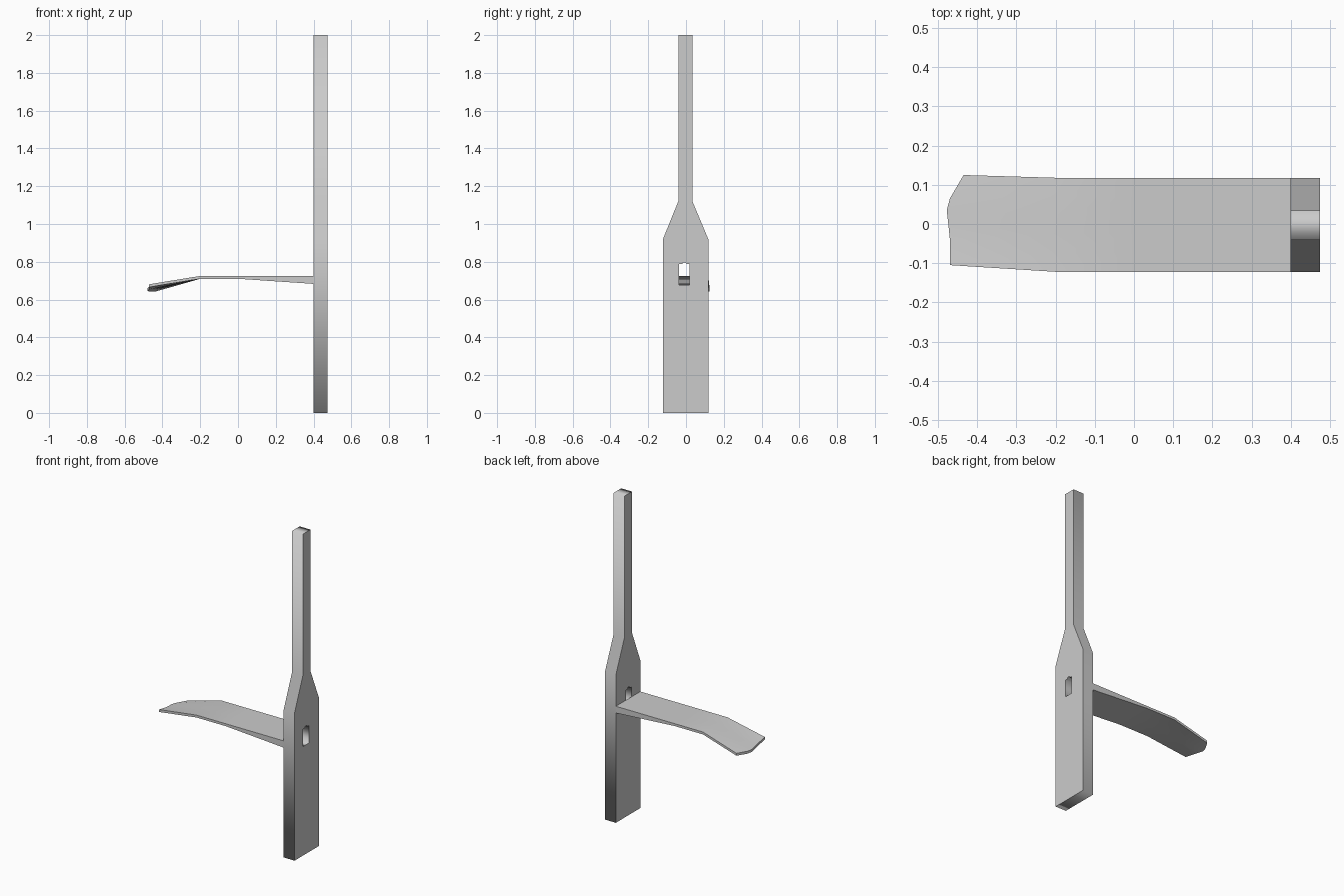
import bpy, bmesh
from math import pi

if "Cube" in bpy.data.objects:
    bpy.data.objects.remove(bpy.data.objects["Cube"])


def finish(obj, smooth=False):
    bm = bmesh.new()
    bm.from_mesh(obj.data)
    bmesh.ops.remove_doubles(bm, verts=bm.verts, dist=0.0005)
    bmesh.ops.recalc_face_normals(bm, faces=bm.faces)
    bm.to_mesh(obj.data)
    bm.free()
    if smooth:
        bpy.context.view_layer.objects.active = obj
        obj.select_set(True)
        bpy.ops.object.shade_smooth_by_angle(angle=0.3)
        obj.select_set(False)


# Back post: paddle outline with a small through slot, extruded in x
outline = [(-.122, 0), (.118, 0), (.118, .92), (.034, 1.12),
           (.034, 2), (-.041, 2), (-.041, 1.12), (-.122, .92)]
slot = [(-.037, .678), (.018, .678), (.018, .787), (.003, .787), (-.003, .797),
        (-.015, .797), (-.021, .787), (-.037, .787)]
curve = bpy.data.curves.new("back_post", 'CURVE')
curve.dimensions = '2D'
curve.fill_mode = 'BOTH'
curve.extrude = .0375
for pts in (outline, slot):
    spline = curve.splines.new('POLY')
    spline.points.add(len(pts) - 1)
    for p, (u, v) in zip(spline.points, pts):
        p.co = (u, v, 0, 1)
    spline.use_cyclic_u = True
post = bpy.data.objects.new("back_post", curve)
post.location.x = .4375
post.rotation_euler = (pi / 2, 0, pi / 2)
bpy.context.collection.objects.link(post)
bpy.context.view_layer.objects.active = post
post.select_set(True)
bpy.ops.object.convert(target='MESH')
bpy.context.object.select_set(False)
finish(bpy.context.object)

# Seat: flat board with a wedge underside and a dished, drooping front lip
lip = [(-.470, -.105, .681), (-.470, -.040, .669), (-.474, 0, .664),
       (-.478, .035, .660), (-.470, .065, .658), (-.435, .125, .658)]
n = len(lip)
top_rows, low_rows = [lip], [[(x, y, z - .015) for x, y, z in lip]]
for x, low in ((-.2, .71), (0, .71), (.4, .683)):
    ys = [-.122 + .24 * i / (n - 1) for i in range(n)]
    top_rows.append([(x, y, .725) for y in ys])
    low_rows.append([(x, y, low) for y in ys])

bm = bmesh.new()
top, low = [[[bm.verts.new(c) for c in row] for row in rows] for rows in (top_rows, low_rows)]
for r in range(len(top) - 1):
    for sheet in (top, low):
        for i in range(n - 1):
            bm.faces.new((sheet[r][i], sheet[r][i + 1], sheet[r + 1][i + 1], sheet[r + 1][i]))
    for i in (0, n - 1):
        bm.faces.new((top[r][i], top[r + 1][i], low[r + 1][i], low[r][i]))
for i in range(n - 1):
    bm.faces.new((top[0][i], top[0][i + 1], low[0][i + 1], low[0][i]))
mesh = bpy.data.meshes.new("seat")
bm.to_mesh(mesh)
bm.free()
seat = bpy.data.objects.new("seat", mesh)
bpy.context.collection.objects.link(seat)
finish(seat, smooth=True)
